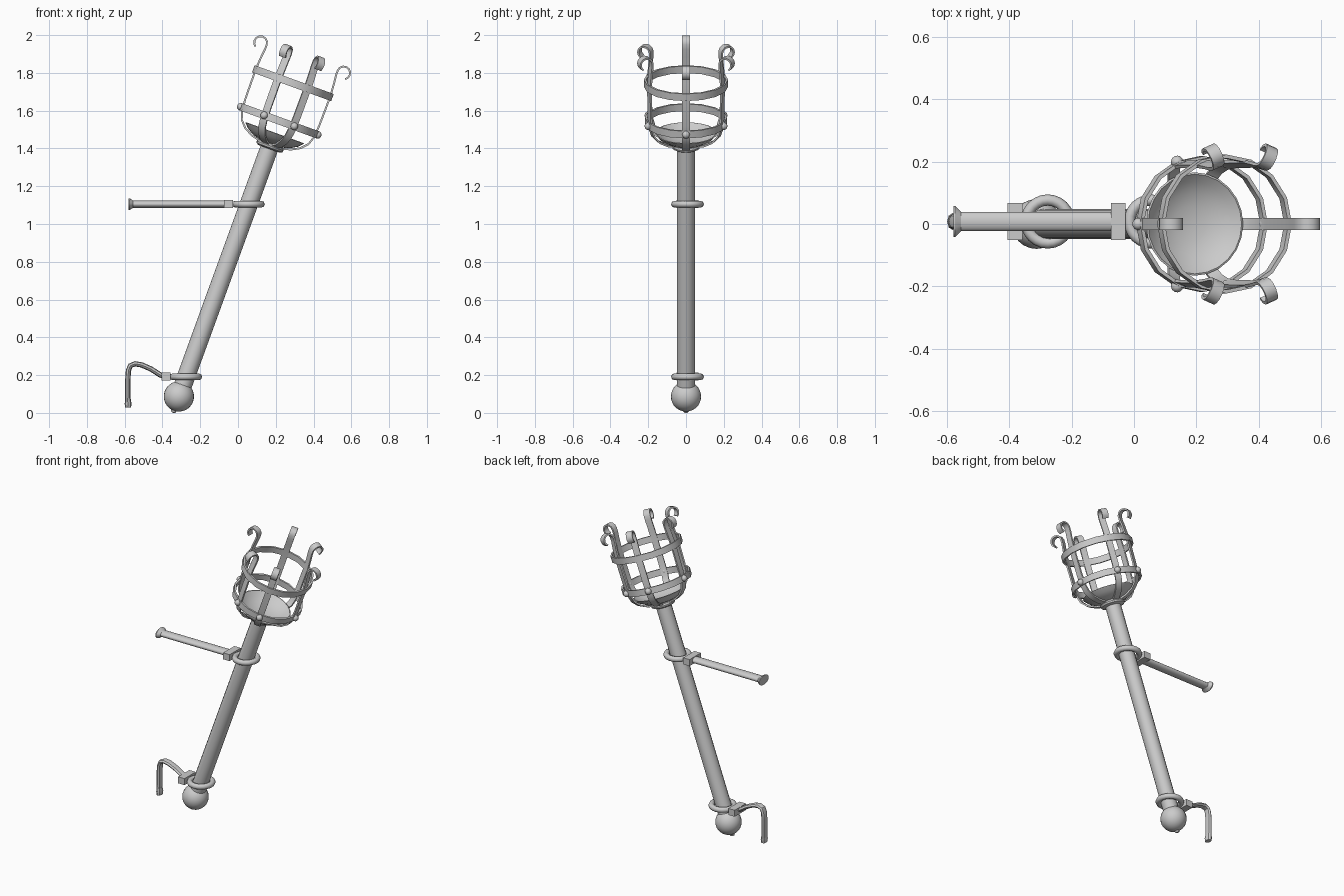
import bpy, bmesh
from math import sin, cos, pi, radians
from mathutils import Matrix, Vector

if "Cube" in bpy.data.objects:
    bpy.data.objects.remove(bpy.data.objects["Cube"])

T = Matrix.Translation
TILT = T((-0.313, 0, 0.087)) @ Matrix.Rotation(radians(20), 4, 'Y')   # torch axis
OFF = 0.008                                                           # bracket y offset


def finish(name, bm, M, angle=35):
    bmesh.ops.remove_doubles(bm, verts=bm.verts, dist=1e-5)
    bmesh.ops.recalc_face_normals(bm, faces=bm.faces)
    me = bpy.data.meshes.new(name)
    bm.to_mesh(me)
    bm.free()
    ob = bpy.data.objects.new(name, me)
    bpy.context.collection.objects.link(ob)
    ob.matrix_world = M
    bpy.ops.object.select_all(action='DESELECT')
    ob.select_set(True)
    bpy.context.view_layer.objects.active = ob
    bpy.ops.object.shade_smooth_by_angle(angle=radians(angle))
    return ob


def lathe(name, profile, segs, M, closed=False, angle=35):
    """Spin (radius, height) points round local z."""
    bm = bmesh.new()
    rings = [[bm.verts.new((r * cos(2 * pi * i / segs), r * sin(2 * pi * i / segs), z))
              for i in range(segs)] for r, z in profile]
    pairs = list(zip(rings, rings[1:])) + ([(rings[-1], rings[0])] if closed else [])
    for a, b in pairs:
        for i in range(segs):
            j = (i + 1) % segs
            bm.faces.new((a[i], a[j], b[j], b[i]))
    bmesh.ops.remove_doubles(bm, verts=bm.verts, dist=1e-5)
    return finish(name, bm, M, angle)


def sweep(name, path, section, M):
    """Sweep a (normal, y) section along a path in the local xz plane."""
    pts = [Vector(p) for p in path]
    bm = bmesh.new()
    rings = []
    for k, p in enumerate(pts):
        t = (pts[min(k + 1, len(pts) - 1)] - pts[max(k - 1, 0)]).normalized()
        n = Vector((t.y, -t.x))
        rings.append([bm.verts.new((p.x + n.x * a, w, p.y + n.y * a)) for a, w in section])
    m = len(section)
    for a, b in zip(rings, rings[1:]):
        for i in range(m):
            j = (i + 1) % m
            bm.faces.new((a[i], a[j], b[j], b[i]))
    bm.faces.new(rings[0])
    bm.faces.new(rings[-1])
    return finish(name, bm, M)


def circle(cr, cz, r, n):
    return [(cr + r * cos(2 * pi * i / n), cz + r * sin(2 * pi * i / n)) for i in range(n)]


def block(name, centre, size):
    bm = bmesh.new()
    bmesh.ops.create_cube(bm, size=1, matrix=Matrix.Diagonal((*size, 1)))
    return finish(name, bm, T(centre))


# shaft, end ball with small finial, collar
lathe("shaft", [(0, 0), (0.048, 0), (0.048, 1.43), (0, 1.43)], 16, TILT)
ball = [(0.08 * sin(pi * i / 16), -0.08 * cos(pi * i / 16)) for i in range(17)]
ball[-1] = (0, 0.08)
ball[0] = (0, -0.08)
lathe("end_ball", ball, 24, TILT)
lathe("end_finial", [(0, -0.092), (0.012, -0.089), (0.018, -0.07), (0, -0.07)], 10, TILT)
lathe("collar", [(0, 1.395), (0.06, 1.395), (0.073, 1.402), (0.076, 1.412), (0.072, 1.422),
                 (0.06, 1.428), (0, 1.428)], 20, TILT)

# fire bowl at the bottom of the basket
lathe("bowl", [(0, 1.42), (0.06, 1.424), (0.105, 1.437), (0.142, 1.459), (0.166, 1.484),
               (0.16, 1.486), (0.136, 1.466), (0.1, 1.446), (0.055, 1.434), (0, 1.43)], 24, TILT, angle=50)

# basket hoops
for name, r, s in (("upper_hoop", 0.223, 1.765), ("lower_hoop", 0.218, 1.553)):
    lathe(name, [(r, s - 0.02), (r, s + 0.02), (r - 0.012, s + 0.02), (r - 0.012, s - 0.02)],
          16, TILT, closed=True)

# basket straps curling outward at the top, each riveted to the lower hoop
strap = [(0.065, 1.42), (0.11, 1.431), (0.155, 1.455), (0.188, 1.49), (0.203, 1.535), (0.208, 1.6),
         (0.21, 1.765), (0.205, 1.84), (0.2, 1.885)]
strap += [(0.234 + 0.034 * cos(a), 1.908 + 0.034 * sin(a))
          for a in (radians(175 - 29 * i) for i in range(9))]
flat = [(-0.005, -0.02), (0.005, -0.02), (0.005, 0.02), (-0.005, 0.02)]
for i, deg in enumerate((0, 67, 113, 180, 247, 293)):
    M = TILT @ Matrix.Rotation(radians(deg), 4, 'Z')
    sweep(f"strap_{i}", strap, flat, M)
    rivet = [(0.02 * sin(pi * k / 8), -0.02 * cos(pi * k / 8)) for k in range(9)]
    rivet[0], rivet[-1] = (0, -0.02), (0, 0.02)
    lathe(f"rivet_{i}", rivet, 12, M @ T((0.217, 0, 1.553)))

# wall bracket rings and their socket blocks
for name, x, z in (("upper", 0.055, 1.105), ("lower", -0.277, 0.191)):
    lathe(name + "_ring", circle(0.069, 0, 0.018, 8), 24, T((x, OFF, z)), closed=True, angle=60)
    block(name + "_socket", (x - 0.105, OFF, z + 0.001), (0.047, 0.118, 0.043))

# upper bracket arm with flared wall end
arm = T((-0.05, OFF, 1.105)) @ Matrix.Diagonal((1, 1, 0.62, 1)) @ Matrix.Rotation(radians(-90), 4, 'Y')
lathe("upper_arm", [(0, 0), (0.031, 0), (0.031, 0.505), (0.05, 0.524), (0.05, 0.53), (0, 0.53)], 16, arm)

# lower bracket arm bending down the wall
bend = [(-0.385, 0.193), (-0.41, 0.2), (-0.46, 0.232), (-0.51, 0.254), (-0.545, 0.26), (-0.57, 0.25),
        (-0.58, 0.225), (-0.583, 0.18), (-0.584, 0.03)]
bar = [(0.014 * cos(2 * pi * i / 8), 0.024 * sin(2 * pi * i / 8)) for i in range(8)]
sweep("lower_arm", bend, bar, T((0, OFF, 0)))
lathe("lower_arm_tip", [(0, 0.028), (0.016, 0.028), (0.018, 0.05), (0.014, 0.075), (0, 0.075)], 8,
      T((-0.582, OFF, 0)) @ Matrix.Diagonal((1, 1.5, 1, 1)))
